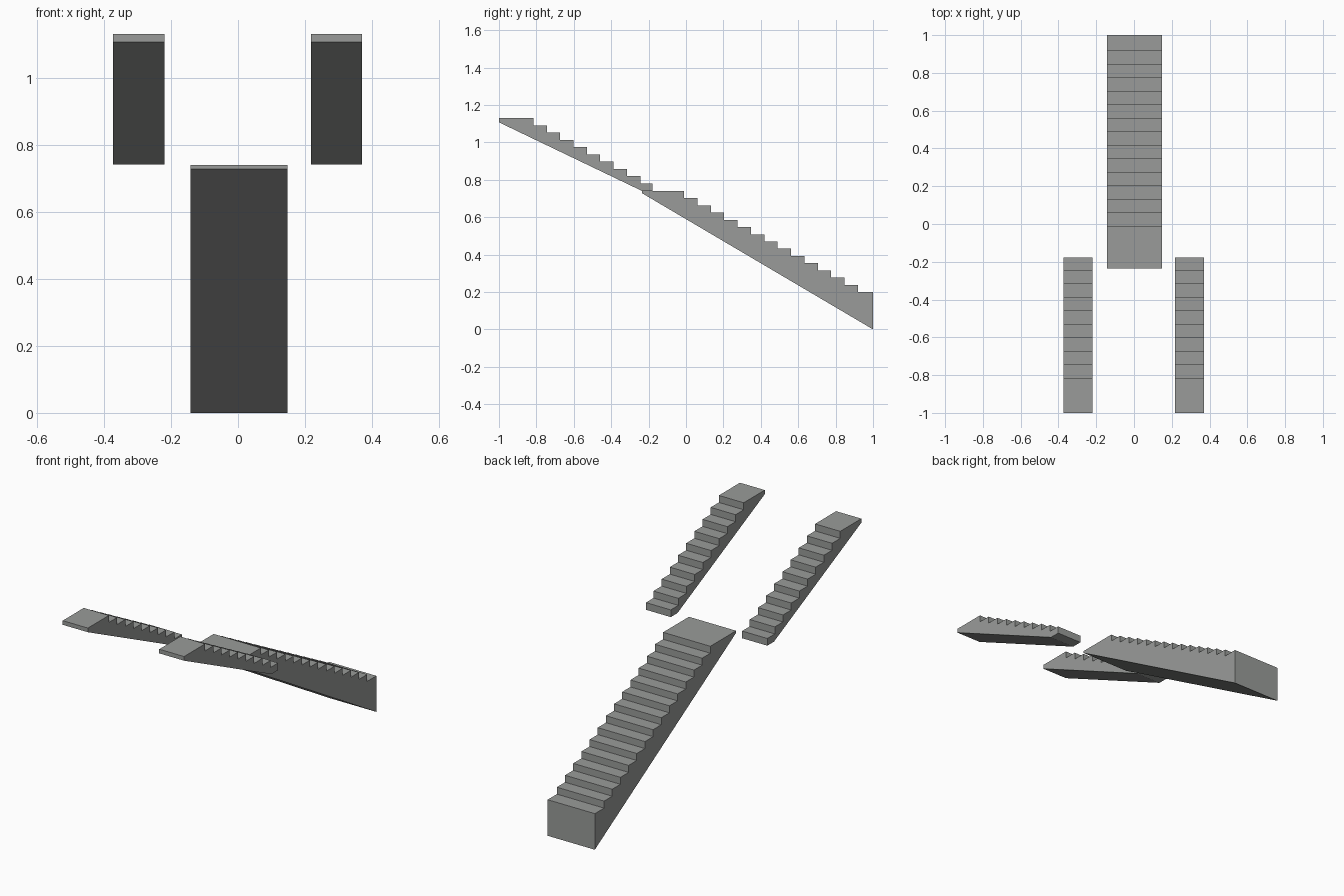
import bpy, bmesh

if "Cube" in bpy.data.objects:
    bpy.data.objects.remove(bpy.data.objects["Cube"])

grey = bpy.data.materials.new("stone grey")
grey.diffuse_color = (0.32, 0.33, 0.32, 1)
grey.use_nodes = True
grey.node_tree.nodes["Principled BSDF"].inputs["Base Color"].default_value = grey.diffuse_color

TREAD = 0.0715


def stair(name, x0, x1, top_z, landing_back, first_drop, drops, rise, end_y, underside):
    """Extrude a stepped side profile from x0 to x1."""
    pts = [(landing_back, top_z)]
    y, z = first_drop, top_z
    for i in range(drops):
        pts += [(y, z), (y, z - rise)]
        y += TREAD
        z -= rise
    pts.append((end_y, z))
    pts += underside
    bm = bmesh.new()
    face = bm.faces.new([bm.verts.new((x0, py, pz)) for py, pz in pts])
    ext = bmesh.ops.extrude_face_region(bm, geom=[face])
    verts = [g for g in ext["geom"] if isinstance(g, bmesh.types.BMVert)]
    bmesh.ops.translate(bm, verts=verts, vec=(x1 - x0, 0, 0))
    bmesh.ops.recalc_face_normals(bm, faces=bm.faces)
    mesh = bpy.data.meshes.new(name)
    bm.to_mesh(mesh)
    bm.free()
    mesh.materials.append(grey)
    obj = bpy.data.objects.new(name, mesh)
    bpy.context.collection.objects.link(obj)


# wide lower flight
stair("lower_flight", -0.142, 0.147, 0.74, -0.235, -0.01, 14, 0.0386, 1.0,
      [(1.0, 0.0), (-0.235, 0.728)])

# two narrow upper flights
for name, x0, x1 in (("upper_flight_left", -0.373, -0.219),
                     ("upper_flight_right", 0.218, 0.37)):
    stair(name, x0, x1, 1.13, -1.0, -0.816, 9, 0.0388, -0.178,
          [(-0.178, 0.741), (-0.237, 0.741), (-1.0, 1.107)])
